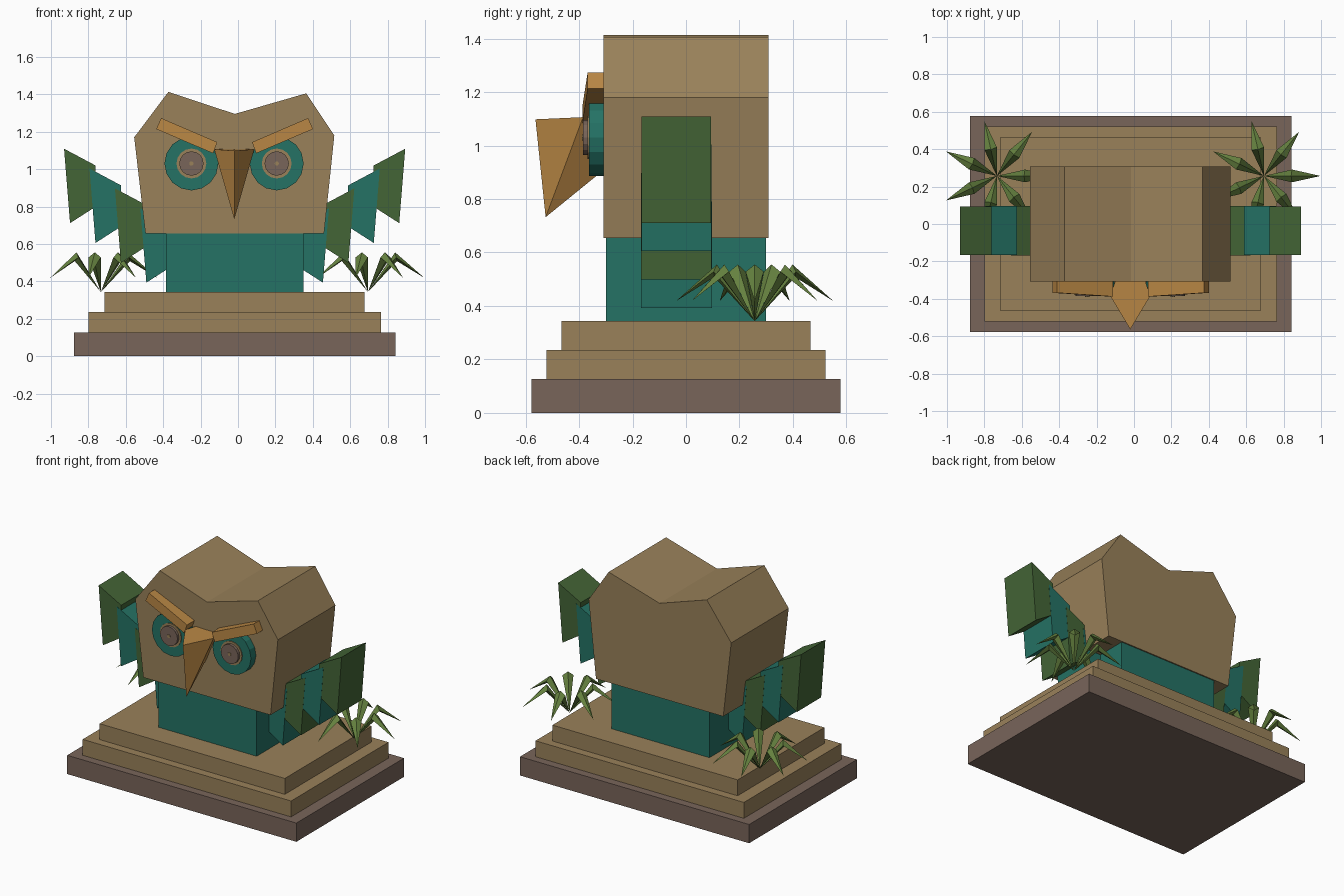
import bpy, bmesh, math
from mathutils import Vector

if "Cube" in bpy.data.objects:
    bpy.data.objects.remove(bpy.data.objects["Cube"], do_unlink=True)

CX = -0.018  # symmetry plane of the statue


def material(name, rgb):
    m = bpy.data.materials.new(name)
    m.use_nodes = True
    m.diffuse_color = (*rgb, 1)
    m.node_tree.nodes["Principled BSDF"].inputs["Base Color"].default_value = (*rgb, 1)
    return m


TAN = material("tan stone", (0.32, 0.22, 0.102))
TEAL = material("teal", (0.018, 0.17, 0.13))
BROWN = material("brown stone", (0.19, 0.13, 0.102))
GREEN = material("feather green", (0.057, 0.13, 0.037))
LEAF = material("leaf green", (0.13, 0.22, 0.05))
ORANGE = material("orange", (0.48, 0.24, 0.058))


def finish(name, bm, mat):
    bmesh.ops.recalc_face_normals(bm, faces=bm.faces)
    me = bpy.data.meshes.new(name)
    bm.to_mesh(me)
    bm.free()
    me.materials.append(mat)
    ob = bpy.data.objects.new(name, me)
    bpy.context.collection.objects.link(ob)
    return ob


def prism(name, outline, y0, y1, mat):
    """Extrude an x-z outline from y0 to y1."""
    bm = bmesh.new()
    face = bm.faces.new([bm.verts.new((x, y0, z)) for x, z in outline])
    ext = bmesh.ops.extrude_face_region(bm, geom=[face])
    moved = [v for v in ext["geom"] if isinstance(v, bmesh.types.BMVert)]
    bmesh.ops.translate(bm, verts=moved, vec=(0, y1 - y0, 0))
    return finish(name, bm, mat)


def block(name, half_x, half_y, z0, z1, mat):
    outline = [(CX - half_x, z0), (CX + half_x, z0), (CX + half_x, z1), (CX - half_x, z1)]
    return prism(name, outline, -half_y, half_y, mat)


def disc(name, x, z, radius, y0, y1, mat, sides=16):
    outline = [(x + radius * math.cos(math.tau * i / sides),
                z + radius * math.sin(math.tau * i / sides)) for i in range(sides)]
    return prism(name, outline, y0, y1, mat)


# Stepped plinth and body
block("plinth_base", 0.86, 0.577, 0, 0.127, BROWN)
block("lower_step", 0.782, 0.522, 0.127, 0.235, TAN)
block("upper_step", 0.695, 0.465, 0.235, 0.343, TAN)
block("body", 0.368, 0.3, 0.343, 0.66, TEAL)

# Head with two ear peaks
prism("head", [(-0.495, 0.655), (0.46, 0.655), (0.515, 1.18), (0.365, 1.405),
               (-0.017, 1.295), (-0.372, 1.413), (-0.555, 1.17)], -0.308, 0.308, TAN)

# Beak: downward pyramid sunk into the face
bm = bmesh.new()
rim = [bm.verts.new(p) for p in [(-0.02, -0.563, 1.098), (0.087, -0.385, 1.106),
                                 (-0.02, -0.06, 1.11), (-0.127, -0.385, 1.106)]]
tip = bm.verts.new((-0.02, -0.525, 0.732))
bm.faces.new(rim)
for i in range(4):
    bm.faces.new((rim[i], rim[(i + 1) % 4], tip))
finish("beak", bm, ORANGE)

for side, label in ((-1, "right"), (1, "left")):
    # Eye built from stacked discs
    ex, ez = -0.021 + side * 0.228, 1.03
    disc(label + "_eye_socket", ex, ez, 0.144, -0.3, -0.362, TEAL)
    disc(label + "_eye_ring", ex, ez, 0.08, -0.36, -0.368, TAN)
    disc(label + "_iris", ex, ez, 0.065, -0.36, -0.386, BROWN)
    disc(label + "_pupil", ex, ez, 0.012, -0.385, -0.389, TAN, 8)

    # Slanted brow, its inner end set further forward
    brow = prism(label + "_brow", [(CX + side * x, z) for x, z in
                 [(0.393, 1.273), (0.419, 1.214), (0.115, 1.084), (0.093, 1.144)]],
                 -0.3, -0.368, ORANGE)
    for v in brow.data.vertices:
        if v.co.y < -0.35 and v.co.z < 1.18:
            v.co.y -= 0.02

    # Wing of four stepped feathers, outermost first
    for i in range(4):
        bx, bz = 0.88 - i * 0.136, 0.711 - i * 0.106
        shape = [(0, 0), (0.032, 0.398), (-0.137, 0.308), (-0.137, 0.088)]
        prism(f"{label}_feather_{i + 1}",
              [(CX + side * (bx + dx), bz + dz) for dx, dz in shape],
              -0.166 - i * 0.001, 0.094 + i * 0.001, TEAL if i % 2 else GREEN)

# Plants: seven ridged, drooping leaves each
for label, px in (("right", -0.733), ("left", 0.695)):
    bm = bmesh.new()
    for k in range(7):
        a = math.tau * k / 7
        out = Vector((math.cos(a), math.sin(a), 0))
        across = Vector((-out.y, out.x, 0))
        root = Vector((px, 0.257, 0.343))

        def point(r, w, h):
            return bm.verts.new(root + out * r + across * w + Vector((0, 0, h)))

        start, end = point(0, 0, 0), point(0.302, 0, 0.075)
        ring = [point(0.15, 0.034, 0.185), point(0.145, 0, 0.212),
                point(0.15, -0.034, 0.185), point(0.155, 0, 0.165)]
        for i in range(4):
            j = (i + 1) % 4
            bm.faces.new((start, ring[i], ring[j]))
            bm.faces.new((end, ring[j], ring[i]))
    finish(label + "_plant", bm, LEAF)
